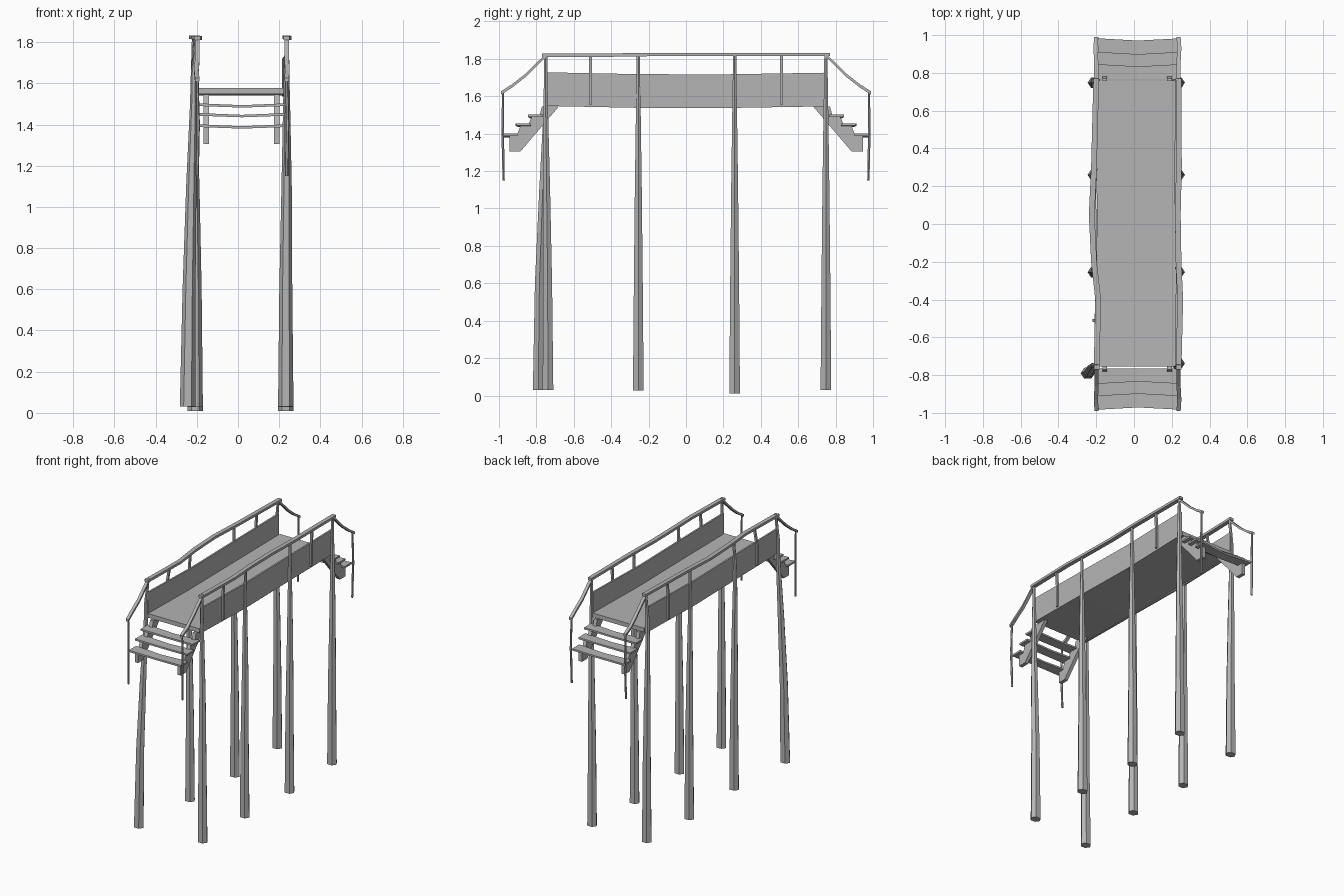
import bpy, bmesh, math
from mathutils import Vector

cube = bpy.data.objects.get("Cube")
if cube:
    bpy.data.objects.remove(cube)

GREY = (0.46, 0.46, 0.46, 1)
mat = bpy.data.materials.new("weathered grey")
mat.use_nodes = True
mat.diffuse_color = GREY
mat.node_tree.nodes["Principled BSDF"].inputs["Base Color"].default_value = GREY


def finish(name, bm):
    bmesh.ops.recalc_face_normals(bm, faces=bm.faces[:])
    mesh = bpy.data.meshes.new(name)
    bm.to_mesh(mesh)
    bm.free()
    mesh.materials.append(mat)
    bpy.context.collection.objects.link(bpy.data.objects.new(name, mesh))


def loft(name, axis, points, sizes, sides=4):
    """Sweep a section, flat across the given axis, through the points."""
    u, v = [i for i in range(3) if i != axis]
    turn = math.pi / 4 if sides == 4 else 0
    k = math.sqrt(0.5) if sides == 4 else 0.5
    bm = bmesh.new()
    rings = []
    for p, (w, h) in zip(points, sizes):
        ring = []
        for i in range(sides):
            a = turn + math.tau * i / sides
            co = Vector(p)
            co[u] += w * k * math.cos(a)
            co[v] += h * k * math.sin(a)
            ring.append(bm.verts.new(co))
        rings.append(ring)
    for a, b in zip(rings, rings[1:]):
        for i in range(sides):
            j = (i + 1) % sides
            bm.faces.new((a[i], a[j], b[j], b[i]))
    bm.faces.new(rings[0])
    bm.faces.new(rings[-1])
    finish(name, bm)


def beam(name, axis, points, w, h):
    loft(name, axis, points, [(w, h)] * len(points))


def plate(name, outline, x, thick):
    """Extrude a y-z outline along x."""
    bm = bmesh.new()
    face = bm.faces.new([bm.verts.new((x - thick / 2, y, z)) for y, z in outline])
    moved = bmesh.ops.extrude_face_region(bm, geom=[face])["geom"]
    bmesh.ops.translate(bm, vec=(thick, 0, 0),
                        verts=[g for g in moved if isinstance(g, bmesh.types.BMVert)])
    finish(name, bm)


# Walkway deck, slightly sagging
deck = [(0.012, -0.755, 1.563), (0.014, -0.3, 1.557), (0.01, 0.2, 1.557), (0.012, 0.76, 1.563)]
beam("deck", 1, deck, 0.415, 0.03)

# Each side: foot x, panel x, and rail x at each station
SIDES = {
    "left": (0.232, 0.224, [0.236, 0.245, 0.236, 0.232, 0.238, 0.236]),
    "right": (-0.208, -0.204, [-0.198, -0.19, -0.212, -0.224, -0.212, -0.2]),
}
STATIONS = [-0.77, -0.4, -0.2, 0.05, 0.3, 0.77]
POSTS = [(-0.75, 0.03), (-0.255, 0.028), (0.26, 0.01), (0.748, 0.03)]

for side, (foot_x, panel_x, rail_x) in SIDES.items():
    out = 1 if side == "left" else -1

    def rail_at(y):
        for i in range(len(STATIONS) - 1):
            if y <= STATIONS[i + 1]:
                t = (y - STATIONS[i]) / (STATIONS[i + 1] - STATIONS[i])
                return rail_x[i] + t * (rail_x[i + 1] - rail_x[i])

    # Side panel and top rail
    beam(side + "_panel", 1,
         [(panel_x, -0.75, 1.638), (panel_x + 0.004, -0.25, 1.628),
          (panel_x - 0.004, 0.2, 1.627), (panel_x, 0.755, 1.636)], 0.012, 0.18)
    beam(side + "_top_rail", 1,
         [(x, y, 1.82 + 0.003 * (y > -0.3)) for x, y in zip(rail_x, STATIONS)], 0.03, 0.018)

    # Tapered, slightly crooked posts
    for n, (y, base) in enumerate(POSTS):
        top = rail_at(y)
        bent = side == "right" and n == 0
        dx, dy = (-0.037, -0.04) if bent else (0, 0.012 if n == 0 else 0)
        near = panel_x + out * 0.012
        loft(f"{side}_post_{n + 1}", 2,
             [(foot_x + dx, y + dy, base),
              (foot_x + dx * 0.8, y + dy * 0.85, 0.6),
              (foot_x + out * 0.004 + dx * 0.4, y + dy * 0.4, 1.1),
              (near, y, 1.5), (near, y, 1.65), (top, y, 1.82)],
             [(0.075, 0.066), (0.063, 0.055), (0.05, 0.043),
              (0.034, 0.03), (0.026, 0.024), (0.02, 0.02)], 6)

    # Thin balusters outside the panel
    for n, y in enumerate((-0.51, 0.51)):
        beam(f"{side}_baluster_{n + 1}", 2,
             [(panel_x + out * 0.01, y, 1.555), (panel_x + out * 0.01, y, 1.7),
              (rail_at(y), y, 1.82)], 0.014, 0.016)

    # Stair handrails and newels at both ends
    for end, s in (("front", -1), ("back", 1)):
        x = rail_x[0] if s < 0 else rail_x[-1]
        beam(f"{end}_{side}_stair_rail", 1,
             [(x, s * 0.745, 1.822), (x, s * 0.86, 1.71),
              (x + out * 0.004, s * 0.93, 1.655), (x, s * 0.99, 1.617)], 0.022, 0.018)
        loft(f"{end}_{side}_newel", 2,
             [(x, s * 0.975, 1.15), (x + 0.004, s * 0.98, 1.4), (x, s * 0.978, 1.62)],
             [(0.016, 0.014), (0.018, 0.016), (0.014, 0.014)], 6)

# Stairs at both ends: warped treads on notched stringers
TREADS = [(0.805, 1.494), (0.87, 1.447), (0.942, 1.392)]
OUTLINE = [(0.68, 1.545), (0.77, 1.545), (0.785, 1.49), (0.825, 1.49), (0.845, 1.443),
           (0.885, 1.443), (0.905, 1.388), (0.945, 1.388), (0.945, 1.305), (0.885, 1.305)]
for end, s in (("front", -1), ("back", 1)):
    for n, (y, z) in enumerate(TREADS):
        loft(f"{end}_tread_{n + 1}", 0,
             [(-0.19, s * y, z + 0.002), (0.02, s * (y - 0.006), z - 0.006), (0.228, s * y, z + 0.002)],
             [(0.082, 0.013), (0.07, 0.012), (0.08, 0.013)])
    for side, x in (("left", 0.188), ("right", -0.155)):
        plate(f"{end}_{side}_stringer", [(s * y, z) for y, z in OUTLINE], x, 0.026)
